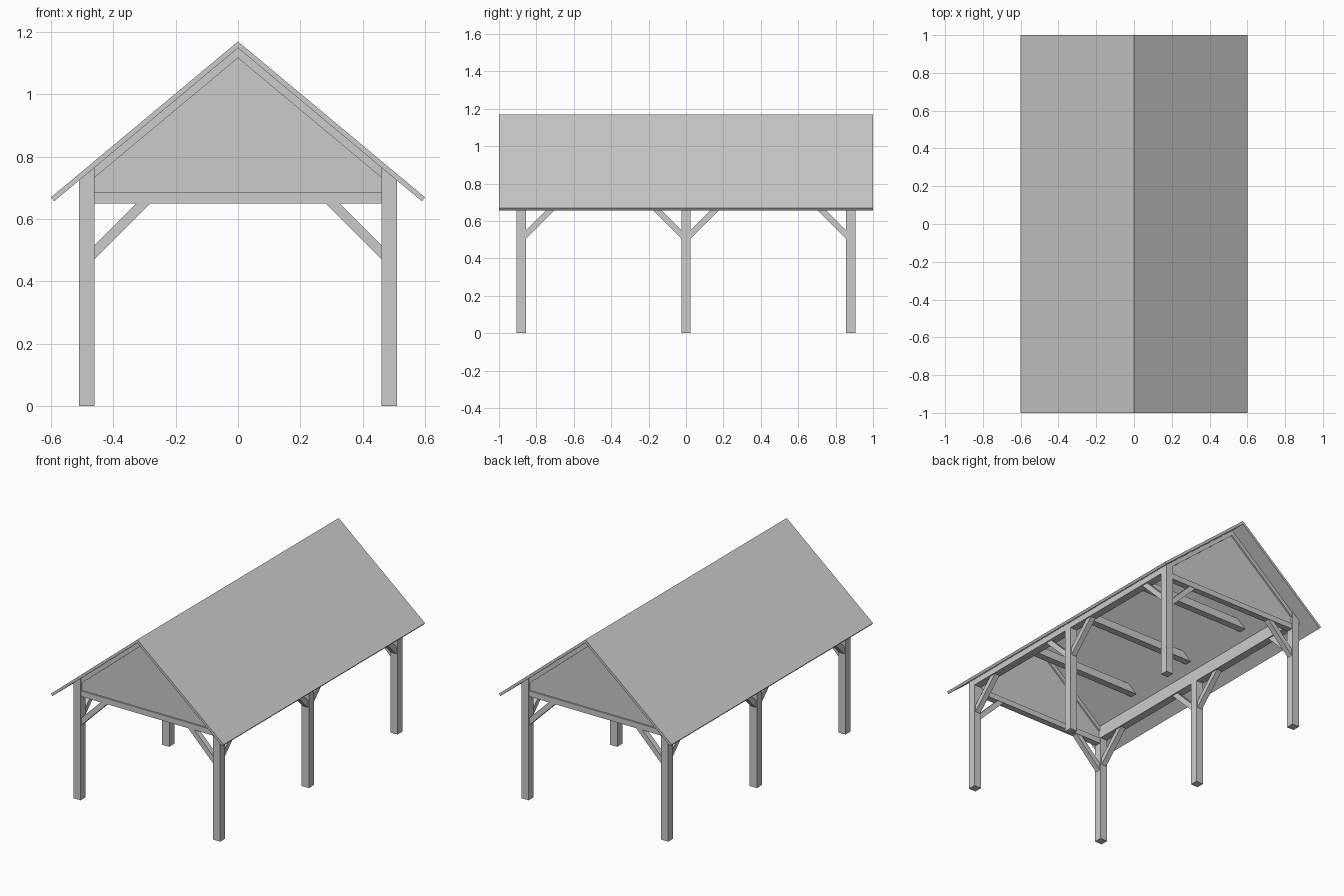
import bpy, bmesh
from mathutils import Vector

cube = bpy.data.objects.get("Cube")
if cube:
    bpy.data.objects.remove(cube, do_unlink=True)

grey = bpy.data.materials.new("plain grey")
grey.use_nodes = True
grey.diffuse_color = (0.6, 0.6, 0.6, 1)
grey.node_tree.nodes["Principled BSDF"].inputs["Base Color"].default_value = (0.6, 0.6, 0.6, 1)

RIDGE, SLOPE = 1.148, 0.833      # underside of the roof
POST_IN, POST_OUT = 0.46, 0.51   # post faces across the width
POST_Y, HALF = 0.88, 0.025
TIE_LOW, TIE_TOP, PLATE_LOW = 0.65, 0.685, 0.685


def under(x, drop=0.0):
    """Height of the roof underside at x."""
    return RIDGE - drop - SLOPE * abs(x)


def prism(name, profile, axis, centre, thick):
    """Extrude a closed profile: (x, z) along y, or (y, z) along x."""
    def place(a, b, d):
        return Vector((a, d, b)) if axis == "y" else Vector((d, a, b))
    bm = bmesh.new()
    verts = [bm.verts.new(place(a, b, centre - thick / 2)) for a, b in profile]
    face = bm.faces.new(verts)
    ext = bmesh.ops.extrude_face_region(bm, geom=[face])
    moved = [g for g in ext["geom"] if isinstance(g, bmesh.types.BMVert)]
    bmesh.ops.translate(bm, verts=moved, vec=place(0, 0, thick))
    bmesh.ops.recalc_face_normals(bm, faces=bm.faces)
    mesh = bpy.data.meshes.new(name)
    bm.to_mesh(mesh)
    bm.free()
    mesh.materials.append(grey)
    obj = bpy.data.objects.new(name, mesh)
    bpy.context.collection.objects.link(obj)
    return obj


def brace(name, start, sign, low, top, axis, centre):
    """Diagonal brace rising from a post face to a beam."""
    depth = 0.045
    run = top - low
    prism(name, [(start, low), (start + sign * run, top),
                 (start + sign * (run - depth), top), (start, low + depth)],
          axis, centre, 0.035)


# Roof: two sloping sheets with square-cut eaves
for side, s in (("left", 1), ("right", -1)):
    prism(f"roof_{side}", [(0, RIDGE), (s * 0.59, under(0.59)),
                           (s * 0.60, 0.669), (0, 1.169)], "y", 0, 2.0)

# Posts, wall plates and lengthwise braces
for side, s in (("left", 1), ("right", -1)):
    def beam(bottom):
        return [(s * POST_IN, bottom), (s * POST_OUT, bottom),
                (s * POST_OUT, under(POST_OUT)), (s * POST_IN, under(POST_IN))]
    mid = s * (POST_IN + POST_OUT) / 2
    for place, y in (("front", -POST_Y), ("middle", 0), ("back", POST_Y)):
        prism(f"{place}_post_{side}", beam(0), "y", y, 2 * HALF)
        for d in (-1, 1):
            if y * d <= 0:
                brace(f"{place}_plate_brace_{side}", y + d * HALF, d,
                      0.505, PLATE_LOW, "x", mid)
    for place, y in (("front", -POST_Y / 2), ("back", POST_Y / 2)):
        prism(f"{place}_wall_plate_{side}", beam(PLATE_LOW), "y", y, POST_Y - 2 * HALF)

# Gable ends: tie beam, rafters, infill panel and cross braces
for place, y in (("front", -POST_Y), ("back", POST_Y)):
    w, drop = POST_IN, 0.032
    prism(f"{place}_tie_beam", [(-w, TIE_LOW), (w, TIE_LOW), (w, TIE_TOP), (-w, TIE_TOP)],
          "y", y, 0.04)
    prism(f"{place}_gable_panel", [(-w, TIE_TOP), (w, TIE_TOP), (w, under(w, drop)),
                                   (0, under(0, drop)), (-w, under(w, drop))], "y", y, 0.02)
    for side, s in (("left", 1), ("right", -1)):
        prism(f"{place}_rafter_{side}", [(0, under(0)), (s * w, under(w)),
                                         (s * w, under(w, drop)), (0, under(0, drop))],
              "y", y, 0.04)
        brace(f"{place}_tie_brace_{side}", s * w, -s, 0.47, TIE_LOW, "y", y)

# Collar ties, cut to the roof slope
for i, y in enumerate((-0.5, 0, 0.5)):
    low, top = 0.80, 0.85
    a, b = (RIDGE - low) / SLOPE, (RIDGE - top) / SLOPE
    prism(f"collar_tie_{i + 1}", [(-a, low), (a, low), (b, top), (-b, top)], "y", y, 0.045)
